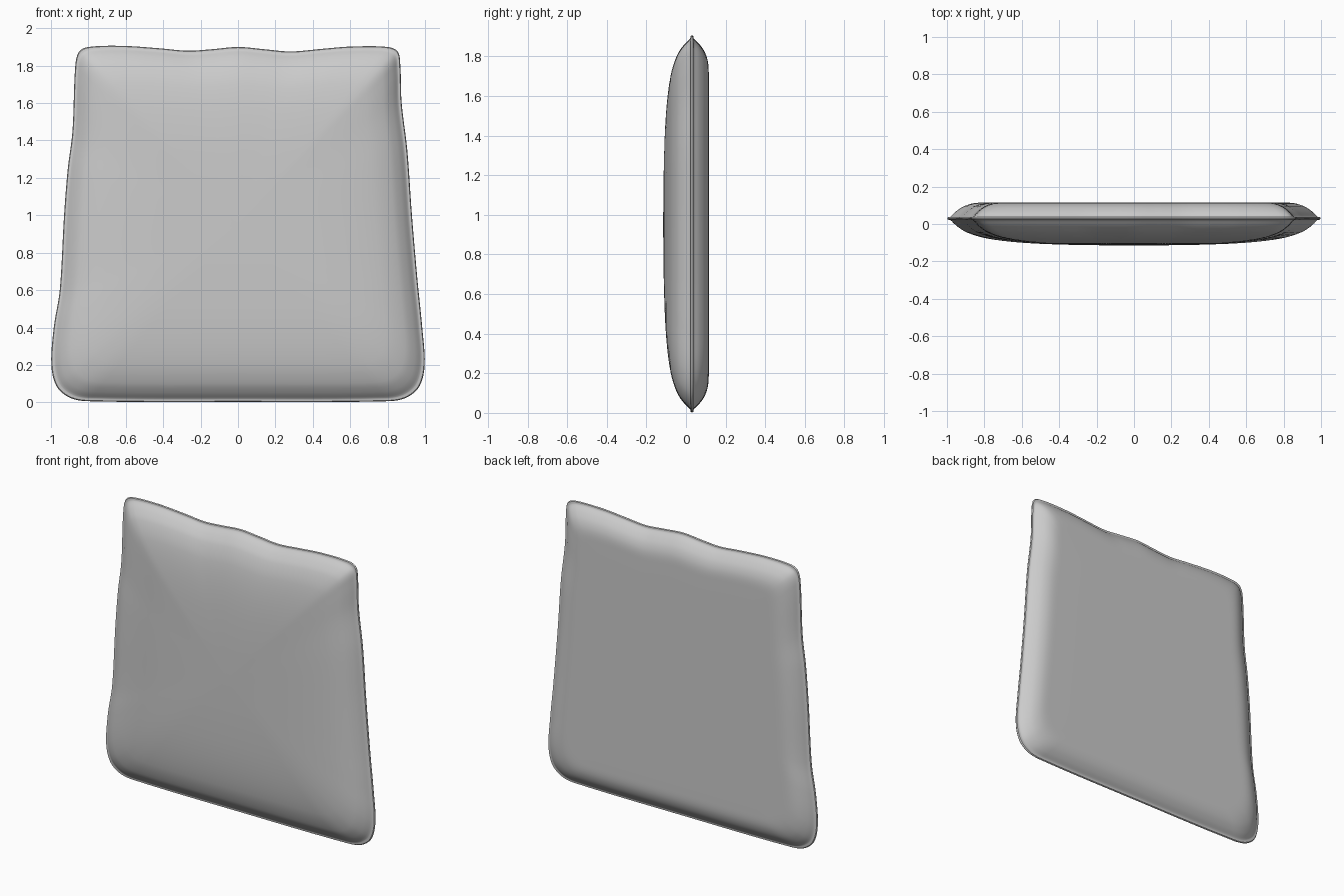
import bpy
import bmesh
from mathutils import Vector

cube = bpy.data.objects.get("Cube")
if cube:
    bpy.data.objects.remove(cube, do_unlink=True)


def smooth_path(points, steps, closed):
    """Hermite curve through points, with tangents weighted by spacing."""
    pts = [Vector(p) for p in points]
    n = len(pts)

    def tangent(i):
        a, b = (i - 1, i + 1) if closed else (max(i - 1, 0), min(i + 1, n - 1))
        prev, here, nxt = pts[a % n], pts[i % n], pts[b % n]
        return (nxt - prev) / ((here - prev).length + (nxt - here).length)

    path = []
    for i in range(n if closed else n - 1):
        p, q = pts[i], pts[(i + 1) % n]
        span = (q - p).length
        m, k = tangent(i) * span, tangent(i + 1) * span
        for j in range(steps):
            t = j / steps
            path.append(p * (2*t**3 - 3*t**2 + 1) + m * (t**3 - 2*t**2 + t)
                        + q * (3*t**2 - 2*t**3) + k * (t**3 - t**2))
    if not closed:
        path.append(pts[-1])
    return path


# Wavy cushion outline in x, z
outline = smooth_path([
    (-.8, .006), (0, .002), (.8, .006), (.9, .025), (.97, .085), (.998, .2),
    (.985, .4), (.96, .65), (.93, 1.0), (.905, 1.35), (.875, 1.6),
    (.868, 1.8), (.855, 1.875), (.8, 1.9), (.6, 1.902), (.45, 1.89),
    (.28, 1.876), (.14, 1.888), (0, 1.9), (-.14, 1.888), (-.27, 1.88),
    (-.42, 1.893), (-.62, 1.906), (-.8, 1.9), (-.85, 1.875), (-.87, 1.8),
    (-.885, 1.45), (-.91, 1.25), (-.93, 1.0), (-.953, .6),
    (-.985, .4), (-.998, .2), (-.97, .085), (-.9, .025),
], 6, True)

# Cross-sections from the rim inward, as inset and depth
SEAM = .03
HALF = .95
front = smooth_path([(.018, .02), (.05, -.012), (.1, -.045), (.2, -.077),
                     (.38, -.1), (.62, -.111), (.9, -.115)], 4, False)
back = smooth_path([(.018, .04), (.045, .068), (.085, .095), (.135, .111),
                    (.2, .115), (.9, .115)], 4, False)
rim = [Vector(p) for p in ((.014, SEAM - .008), (.004, SEAM - .007),
                           (0, SEAM), (.004, SEAM + .007), (.014, SEAM + .008))]
section = front[::-1] + rim + back

# Cushion with its edge seam
bm = bmesh.new()
centre = Vector((0, HALF))
rings = []
for inset, depth in section:
    scale = 1 - inset / HALF
    ring = []
    for point in outline:
        p = centre + (point - centre) * scale
        ring.append(bm.verts.new((p.x, depth, p.y)))
    rings.append(ring)

count = len(outline)
for a, b in zip(rings, rings[1:]):
    for i in range(count):
        j = (i + 1) % count
        bm.faces.new((a[i], a[j], b[j], b[i]))
for ring, depth in ((rings[0], section[0].y), (rings[-1], section[-1].y)):
    hub = bm.verts.new((0, depth, HALF))
    for i in range(count):
        bm.faces.new((hub, ring[i], ring[(i + 1) % count]))
bmesh.ops.recalc_face_normals(bm, faces=bm.faces)

mesh = bpy.data.meshes.new("cushion")
bm.to_mesh(mesh)
bm.free()
cushion = bpy.data.objects.new("cushion", mesh)
bpy.context.collection.objects.link(cushion)
bpy.ops.object.select_all(action="DESELECT")
cushion.select_set(True)
bpy.context.view_layer.objects.active = cushion
bpy.ops.object.shade_smooth_by_angle(angle=.7)
